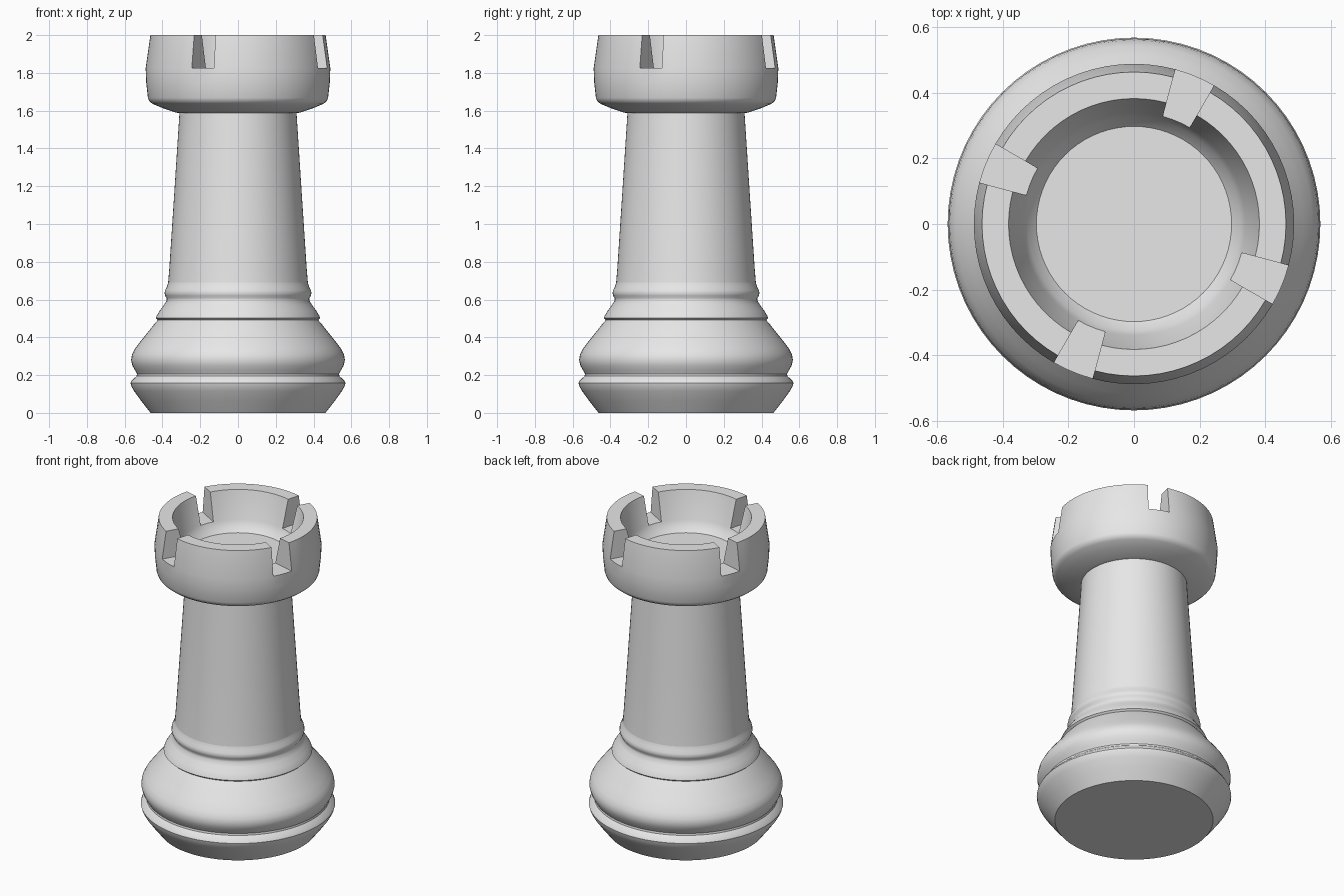
import bpy, bmesh
from math import sin, cos, pi, radians

cube = bpy.data.objects.get("Cube")
if cube:
    bpy.data.objects.remove(cube, do_unlink=True)

SIDES = 72          # five degrees per column
SLOT_Z = 1.825      # floor height of the battlement slots

grey = bpy.data.materials.new("light grey")
grey.use_nodes = True
grey.diffuse_color = (0.8, 0.8, 0.8, 1)
grey.node_tree.nodes["Principled BSDF"].inputs["Base Color"].default_value = (0.8, 0.8, 0.8, 1)


def in_slot(column):
    """Four slots, each three columns wide, a quarter turn apart."""
    return 12 <= column % (SIDES // 4) < 15


def lathe(name, profile, cap_start=False, cap_end=False, slot=None):
    """Spin a (radius, height) profile; slot = (first, last) profile index cut away."""
    bm = bmesh.new()
    cols = []
    for k in range(SIDES):
        a = 2 * pi * k / SIDES
        cols.append([bm.verts.new((r * cos(a), r * sin(a), z)) for r, z in profile])
    for k in range(SIDES):
        here, there = cols[k], cols[(k + 1) % SIDES]
        cut = slot is not None and in_slot(k)
        for i in range(len(profile) - 1):
            if not (cut and slot[0] <= i < slot[1]):
                bm.faces.new((here[i], there[i], there[i + 1], here[i + 1]))
        if cut:
            lo, hi = slot
            # slot floor, then its two side walls
            bm.faces.new((here[lo], there[lo], there[hi], here[hi]))
            if not in_slot(k - 1):
                bm.faces.new(here[lo:hi + 1][::-1])
            if not in_slot(k + 1):
                bm.faces.new(there[lo:hi + 1])
    if cap_start:
        bm.faces.new([c[0] for c in reversed(cols)])
    if cap_end:
        bm.faces.new([c[-1] for c in cols])
    bmesh.ops.delete(bm, geom=[v for v in bm.verts if not v.link_faces], context='VERTS')
    mesh = bpy.data.meshes.new(name)
    bm.to_mesh(mesh)
    bm.free()
    mesh.materials.append(grey)
    obj = bpy.data.objects.new(name, mesh)
    bpy.context.collection.objects.link(obj)
    bpy.ops.object.select_all(action='DESELECT')
    obj.select_set(True)
    bpy.context.view_layer.objects.active = obj
    bpy.ops.object.shade_smooth_by_angle(angle=radians(35))
    return obj


# Base: flared foot, groove and rounded bulge
lathe("base", [
    (0.463, 0), (0.51, 0.06), (0.55, 0.115), (0.564, 0.14), (0.569, 0.158),
    (0.562, 0.172), (0.537, 0.195), (0.535, 0.207), (0.545, 0.225),
    (0.559, 0.25), (0.566, 0.28), (0.561, 0.31), (0.545, 0.34),
    (0.515, 0.38), (0.475, 0.43), (0.445, 0.468), (0.424, 0.492)],
    cap_start=True)

# Collar: thin lip, cove and bead
lathe("collar", [
    (0.424, 0.492), (0.435, 0.502), (0.43, 0.515), (0.415, 0.54),
    (0.393, 0.57), (0.378, 0.595), (0.378, 0.608), (0.386, 0.62),
    (0.389, 0.635), (0.386, 0.65), (0.376, 0.668), (0.37, 0.69)])

# Tapered column
lathe("column", [(0.37, 0.69), (0.364, 0.76), (0.337, 1.17), (0.31, 1.587)])

# Head: overhanging rim with a hollow top and four slots
head = [
    (0.31, 1.587), (0.33, 1.59), (0.4, 1.614), (0.452, 1.636), (0.47, 1.65),
    (0.477, 1.668), (0.486, 1.75), (0.489, SLOT_Z), (0.464, 2),
    (0.383, 2), (0.34, SLOT_Z), (0.325, 1.79), (0.298, 1.76)]
levels = [i for i, p in enumerate(head) if p[1] == SLOT_Z]
lathe("head", head, cap_end=True, slot=levels)
